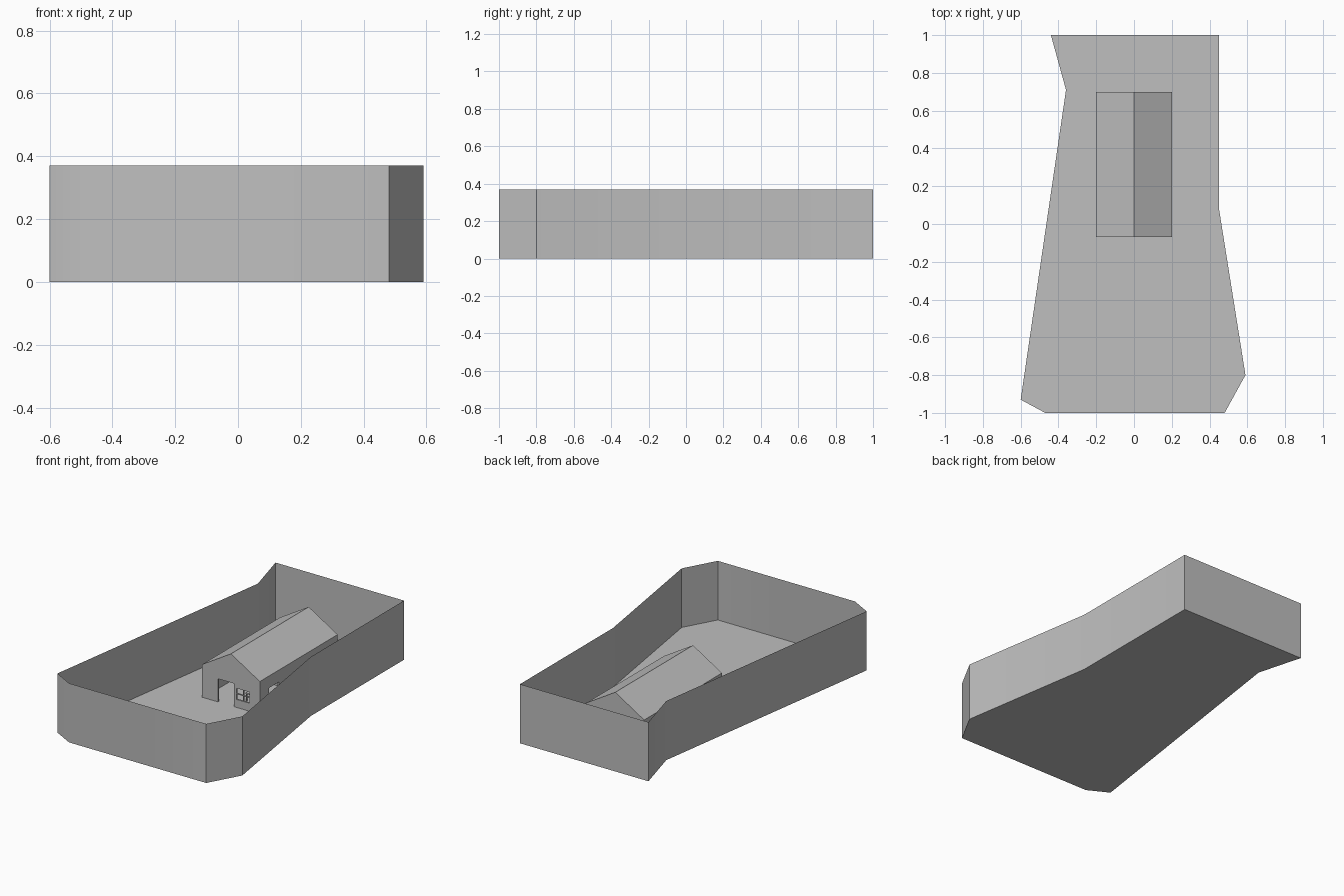
import bpy, bmesh

if "Cube" in bpy.data.objects:
    bpy.data.objects.remove(bpy.data.objects["Cube"])

grey = bpy.data.materials.new("light grey")
grey.diffuse_color = (0.52, 0.52, 0.52, 1)
grey.use_nodes = True
grey.node_tree.nodes["Principled BSDF"].inputs["Base Color"].default_value = grey.diffuse_color


def make(name, verts, faces):
    me = bpy.data.meshes.new(name)
    me.from_pydata(verts, [], faces)
    me.materials.append(grey)
    ob = bpy.data.objects.new(name, me)
    bpy.context.collection.objects.link(ob)
    return ob


def boxes(name, spans):
    """One object made of boxes given as (x0, x1, y0, y1, z0, z1)."""
    verts, faces = [], []
    for x0, x1, y0, y1, z0, z1 in spans:
        n = len(verts)
        verts += [(x, y, z) for z in (z0, z1)
                  for x, y in ((x0, y0), (x1, y0), (x1, y1), (x0, y1))]
        for f in ((3, 2, 1, 0), (4, 5, 6, 7), (0, 1, 5, 4),
                  (1, 2, 6, 5), (2, 3, 7, 6), (3, 0, 4, 7)):
            faces.append([n + i for i in f])
    return make(name, verts, faces)


def prism(name, profile, y0, y1):
    """Extrude an x-z profile along y."""
    n = len(profile)
    verts = [(x, y, z) for y in (y0, y1) for x, z in profile]
    faces = [list(range(n)), list(range(2 * n - 1, n - 1, -1))]
    faces += [[i, i + n, (i + 1) % n + n, (i + 1) % n] for i in range(n)]
    ob = make(name, verts, faces)
    bm = bmesh.new()
    bm.from_mesh(ob.data)
    bmesh.ops.recalc_face_normals(bm, faces=bm.faces)
    bm.to_mesh(ob.data)
    bm.free()
    return ob


# Plot outline, counter-clockwise from the front left
plot = [(-0.47, -1), (0.48, -1), (0.59, -0.8), (0.45, 0.08),
        (0.45, 1), (-0.44, 1), (-0.36, 0.71), (-0.6, -0.93)]
n = len(plot)
make("ground", [(x, y, 0) for x, y in plot], [range(n)])

# Thin boundary wall around the plot
fence = make("boundary_wall", [(x, y, z) for z in (0, 0.37) for x, y in plot],
             [(i, (i + 1) % n, (i + 1) % n + n, i + n) for i in range(n)])
bpy.context.view_layer.objects.active = fence
fence.select_set(True)
bpy.ops.object.shade_smooth_by_angle(angle=0.53)

# House dimensions
W, Y0, Y1, T = 0.20, -0.07, 0.70, 0.01
LINTEL, EAVE, RIDGE = 0.145, 0.205, 0.325

# Roof slab with two slopes
prism("roof", [(-W, EAVE), (0, RIDGE), (W, EAVE), (W, EAVE - 0.01),
               (0, RIDGE - 0.012), (-W, EAVE - 0.01)], Y0, Y1)

# Gable ends above the lintel line
gable = [(-W, LINTEL), (W, LINTEL), (W, EAVE - 0.005), (0, RIDGE - 0.006), (-W, EAVE - 0.005)]
prism("front_gable", gable, Y0, Y0 + T)
prism("back_gable", gable, Y1 - T, Y1)

# Front wall: solid left, doorway, windowed right
f0, f1 = Y0, Y0 + T
boxes("front_wall", [(-W, -0.09, f0, f1, 0, LINTEL),
                     (0.02, 0.04, f0, f1, 0, LINTEL),
                     (0.04, 0.13, f0, f1, 0, 0.05),
                     (0.04, 0.13, f0, f1, 0.12, LINTEL),
                     (0.13, W, f0, f1, 0, LINTEL)])
boxes("back_wall", [(-W, W, Y1 - T, Y1, 0, LINTEL)])

# Side walls with a row of windows
for name, x0 in (("left_wall", -W), ("right_wall", W - T)):
    x1 = x0 + T
    spans = [(x0, x1, Y0 + T, Y1 - T, 0, 0.06), (x0, x1, Y0 + T, Y1 - T, 0.13, EAVE - 0.008)]
    edges = [Y0 + T, 0.02, 0.12, 0.24, 0.34, 0.50, 0.60, Y1 - T]
    spans += [(x0, x1, edges[i], edges[i + 1], 0.06, 0.13) for i in range(0, 8, 2)]
    boxes(name, spans)

# Window bars
boxes("window_bars", [(0.083, 0.087, f0, f1, 0.05, 0.12), (0.04, 0.13, f0, f1, 0.083, 0.087)])

# Inner partition and simple furniture
boxes("partition", [(-W + T, W - T, 0.3, 0.31, 0, LINTEL)])
boxes("table", [(0.03, 0.12, 0.03, 0.1, 0.045, 0.052)] +
      [(x, x + 0.006, y, y + 0.006, 0, 0.045) for x in (0.032, 0.112) for y in (0.032, 0.092)])
